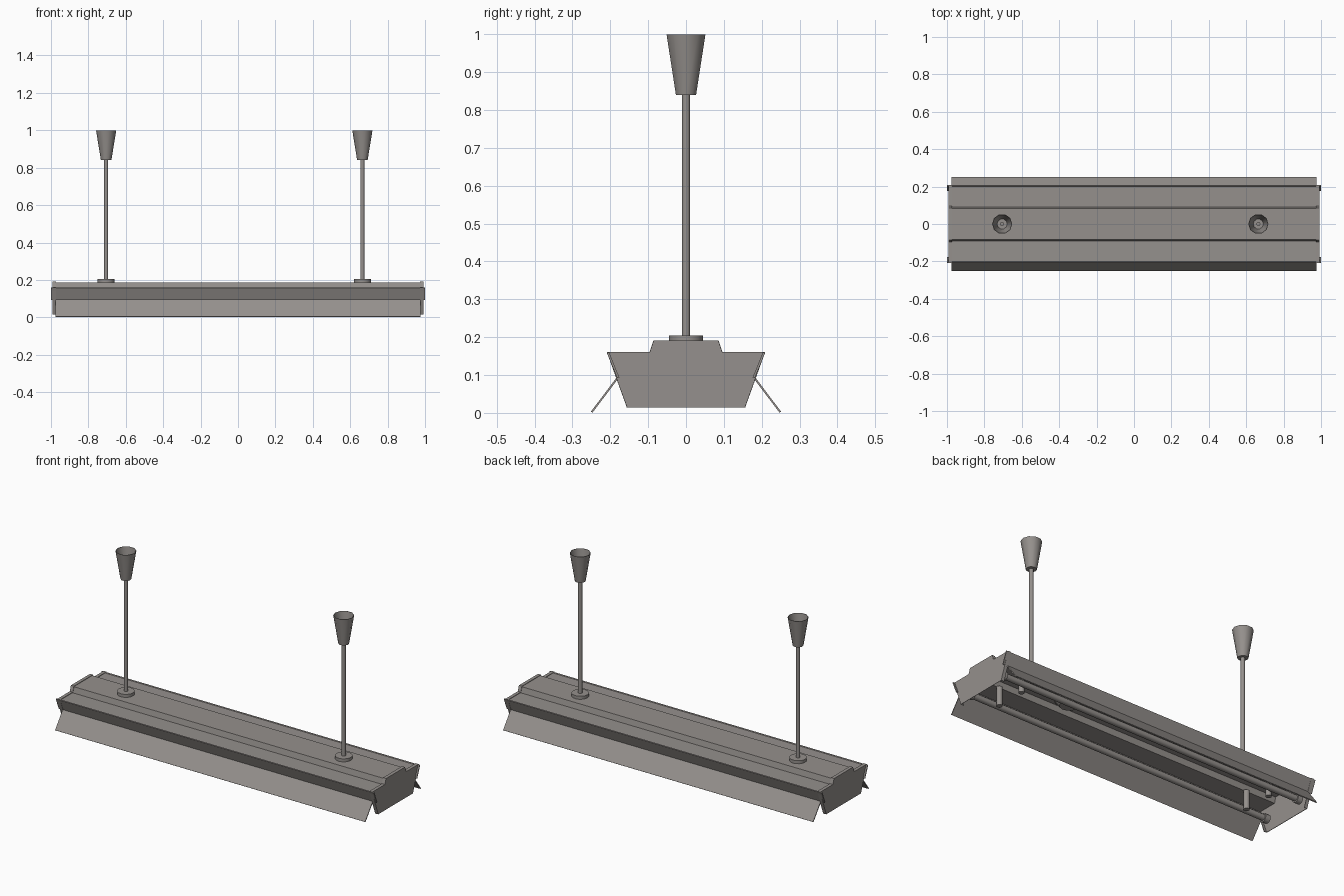
import bpy, bmesh, math
from mathutils import Vector

if "Cube" in bpy.data.objects:
    bpy.data.objects.remove(bpy.data.objects["Cube"])

grey = bpy.data.materials.new("warm_grey_metal")
grey.diffuse_color = (0.30, 0.28, 0.265, 1)
grey.use_nodes = True
grey.node_tree.nodes["Principled BSDF"].inputs["Base Color"].default_value = grey.diffuse_color


def add(name, bm, thickness=0, smooth=False):
    bmesh.ops.recalc_face_normals(bm, faces=bm.faces)
    me = bpy.data.meshes.new(name)
    bm.to_mesh(me)
    bm.free()
    me.materials.append(grey)
    ob = bpy.data.objects.new(name, me)
    bpy.context.collection.objects.link(ob)
    if thickness:
        mod = ob.modifiers.new("sheet", 'SOLIDIFY')
        mod.thickness = thickness
        mod.offset = 0
    if smooth:
        bpy.ops.object.select_all(action='DESELECT')
        ob.select_set(True)
        bpy.context.view_layer.objects.active = ob
        bpy.ops.object.shade_smooth_by_angle(angle=math.radians(50))
    return ob


def strip(name, pts, half, thickness):
    """Bent sheet: y-z profile drawn along x."""
    bm = bmesh.new()
    rows = [[bm.verts.new((x, y, z)) for y, z in pts] for x in (-half, half)]
    for i in range(len(pts) - 1):
        bm.faces.new((rows[0][i], rows[0][i + 1], rows[1][i + 1], rows[1][i]))
    return add(name, bm, thickness)


def lathe(name, profile, origin, sides=12, along_x=False):
    """Round part from (radius, height) points; radius 0 closes it."""
    bm = bmesh.new()
    o = Vector(origin)
    rings = []
    for r, h in profile:
        n = 1 if r == 0 else sides
        ring = []
        for i in range(n):
            a = math.tau * i / sides
            p = (r * math.cos(a), r * math.sin(a), h)
            ring.append(bm.verts.new(o + Vector((p[2], p[0], p[1]) if along_x else p)))
        rings.append(ring)
    for a, b in zip(rings, rings[1:]):
        for i in range(sides):
            j = (i + 1) % sides
            vs = [a[i % len(a)], a[j % len(a)], b[j % len(b)], b[i % len(b)]]
            bm.faces.new(list(dict.fromkeys(vs)))
    return add(name, bm, smooth=True)


# Raised-centre housing sheet
half_top = [(0.082, 0.185), (0.09, 0.153), (0.203, 0.153)]
strip("housing_top", [(-y, z) for y, z in reversed(half_top)] + half_top, 0.985, 0.004)

# Side rails and splayed reflector flaps
for s, side in ((-1, "front"), (1, "back")):
    strip(side + "_rail", [(s * 0.206, 0.159), (s * 0.179, 0.093)], 1.0, 0.006)
    strip(side + "_flap", [(s * 0.179, 0.095), (s * 0.249, 0.002)], 0.975, 0.005)

# End plates with a lip folded inward
right_edge = [(0.155, 0.015), (0.208, 0.16), (0.095, 0.16), (0.085, 0.19)]
outline = right_edge + [(-y, z) for y, z in reversed(right_edge)]
for s, side in ((-1, "left"), (1, "right")):
    bm = bmesh.new()
    outer = [bm.verts.new((s * 0.99, y, z)) for y, z in outline]
    inner = [bm.verts.new((s * 0.972, y, z)) for y, z in outline]
    bm.faces.new(outer)
    for i in range(len(outline) - 1):
        bm.faces.new((outer[i], outer[i + 1], inner[i + 1], inner[i]))
    add(side + "_end_plate", bm, 0.003)

# Lamp tubes with end caps and hanging holders
for s, side in ((-1, "front"), (1, "back")):
    lathe(side + "_tube", [(0, -0.96), (0.017, -0.96), (0.017, 0.96), (0, 0.96)],
          (0, s * 0.125, 0.07), along_x=True)
    for e, end in ((-1, "left"), (1, "right")):
        lathe(f"{side}_{end}_holder", [(0, 0.045), (0.016, 0.045), (0.016, 0.152), (0, 0.152)],
              (e * 0.8, s * 0.085, 0))
        lathe(f"{side}_{end}_socket", [(0, -0.015), (0.024, -0.015), (0.024, 0.015), (0, 0.015)],
              (e * 0.955, s * 0.125, 0.07), along_x=True)

# Shallow cover under the housing
lathe("underside_cover", [(0, 0.15), (0.05, 0.15), (0.075, 0.182), (0, 0.182)], (0.42, 0, 0))

# Hangers: flange, rod and open ceiling cup
for x, side in ((-0.705, "left"), (0.665, "right")):
    lathe(side + "_flange", [(0, 0.183), (0.045, 0.183), (0.045, 0.204), (0, 0.204)], (x, 0, 0), 16)
    lathe(side + "_rod", [(0, 0.19), (0.011, 0.19), (0.011, 0.86), (0, 0.86)], (x, 0, 0))
    lathe(side + "_ceiling_cup", [(0, 0.84), (0.028, 0.84), (0.054, 1.0), (0.052, 1.0),
                                  (0.027, 0.845), (0, 0.845)], (x, 0, 0), 10)
